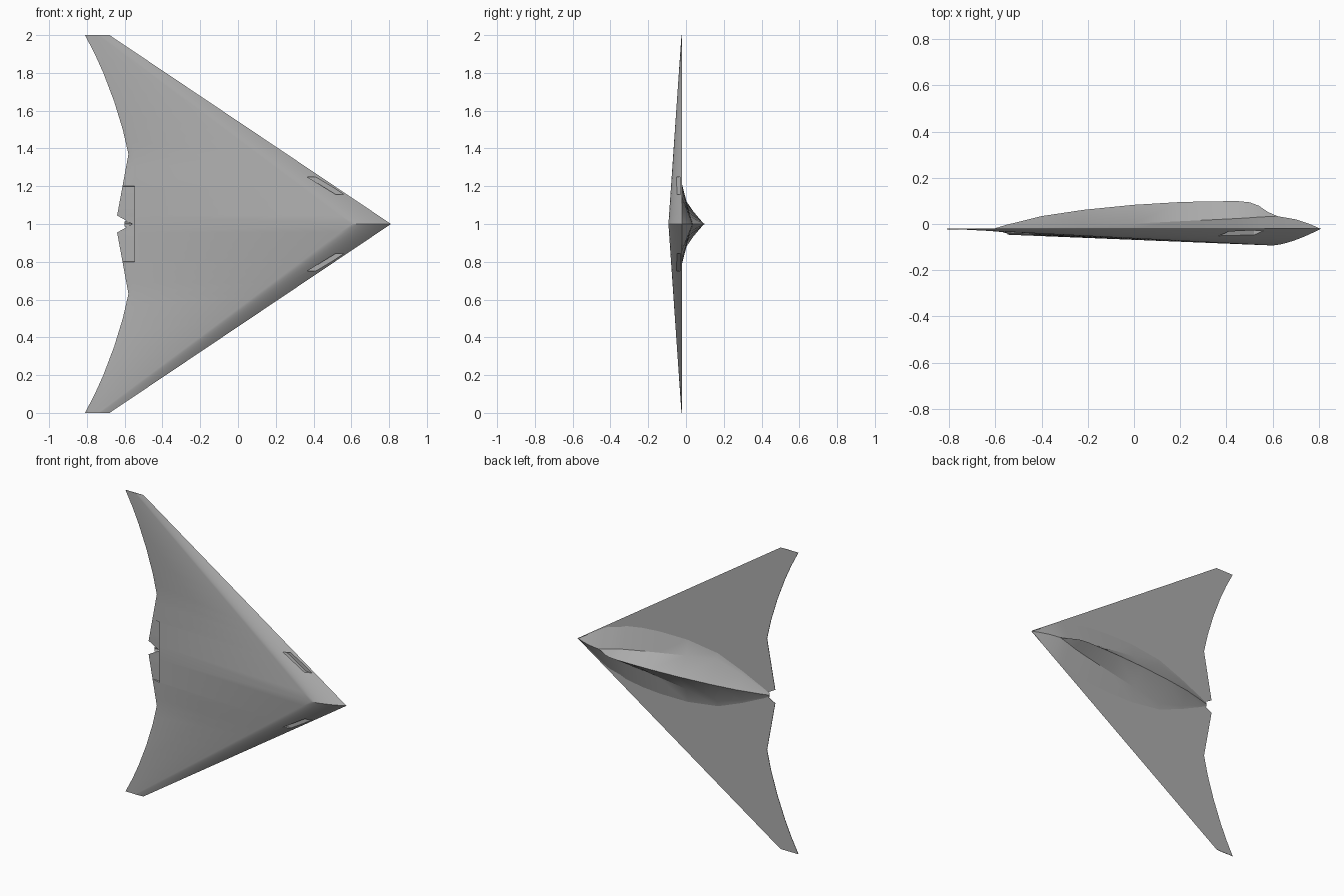
import bpy, bmesh, math

if "Cube" in bpy.data.objects:
    bpy.data.objects.remove(bpy.data.objects["Cube"])

grey = bpy.data.materials.new("hull_grey")
grey.diffuse_color = (0.42, 0.42, 0.42, 1)
grey.use_nodes = True
grey.node_tree.nodes["Principled BSDF"].inputs["Base Color"].default_value = grey.diffuse_color


def lerp_table(t, v):
    """Piecewise linear lookup in (key, value) pairs."""
    for (a, p), (b, q) in zip(t, t[1:]):
        if v <= b:
            return p + (q - p) * (v - a) / (b - a)
    return t[-1][1]


def make_object(name, rows, material, closed_ring):
    """Loft rows of points; local z is the distance from the symmetry plane."""
    bm = bmesh.new()
    vs = [[bm.verts.new(p) for p in r] for r in rows]
    for a, b in zip(vs, vs[1:]):
        n = len(a)
        for j in range(n if closed_ring else n - 1):
            k = (j + 1) % n
            bm.faces.new((a[j], a[k], b[k], b[j]))
    if closed_ring:
        bm.faces.new(vs[-1])
    bmesh.ops.remove_doubles(bm, verts=bm.verts, dist=0.0004)
    bmesh.ops.recalc_face_normals(bm, faces=bm.faces)
    me = bpy.data.meshes.new(name)
    bm.to_mesh(me)
    bm.free()
    ob = bpy.data.objects.new(name, me)
    ob.location.z = 1
    bpy.context.collection.objects.link(ob)
    me.materials.append(material)
    m = ob.modifiers.new("mirror", 'MIRROR')
    m.use_axis = (False, False, True)
    m.use_clip = True
    return ob


def finish(ob, angle):
    """Apply modifiers, fix normals and smooth."""
    bpy.ops.object.select_all(action='DESELECT')
    bpy.context.view_layer.objects.active = ob
    ob.select_set(True)
    bpy.ops.object.convert(target='MESH')
    bm = bmesh.new()
    bm.from_mesh(ob.data)
    bmesh.ops.recalc_face_normals(bm, faces=bm.faces)
    bm.to_mesh(ob.data)
    bm.free()
    bpy.ops.object.shade_smooth_by_angle(angle=math.radians(angle))


# Wing: planform edges by span, rounded belly behind the leading edge
trailing = [(0, -0.56), (0.045, -0.64), (0.37, -0.58), (0.5, -0.61),
            (0.65, -0.656), (0.8, -0.713), (0.9, -0.758), (1, -0.81)]
TOP = -0.02
spans = [0, 0.045, 0.1, 0.15, 0.199, 0.2, 0.25, 0.31, 0.37, 0.44, 0.5, 0.58,
         0.65, 0.72, 0.8, 0.9, 1]
rows = []
for s in spans:
    le, te = 0.81 - 1.49 * s, lerp_table(trailing, s)
    width, depth = 0.21 - 0.15 * s, 0.073 - 0.069 * s
    row = [(le, TOP, s)]
    for u in (0.1, 0.25, 0.4, 0.55, 0.7, 0.85, 1):
        row.append((le - width * u, TOP - depth * (1 - (1 - u) ** 1.5), s))
    # exhaust step near the middle of the tail
    sx = -0.548 if s < 0.37 else te + 0.03
    low = TOP - depth * 0.36
    high = TOP - 0.008 if s < 0.2 else low
    row += [(sx, low, s), (sx - 0.001 * (s < 0.2), high, s),
            (te, TOP - 0.003, s), (te, TOP, s)]
    rows.append(row)
wing = make_object("wing", rows, grey, True)

# Intake recesses cut into the belly side of the leading edge
outline = [(0.365, 0.25), (0.41, 0.25), (0.57, 0.155), (0.52, 0.155)]
cutter = make_object("intake_cutter",
                     [[(x, y, s) for x, s in outline] for y in (-0.15, -0.028)],
                     grey, True)
bm = bmesh.new()
bm.from_mesh(cutter.data)
bmesh.ops.holes_fill(bm, edges=bm.edges)
bmesh.ops.recalc_face_normals(bm, faces=bm.faces)
bm.to_mesh(cutter.data)
bm.free()
cutter.hide_render = True
cut = wing.modifiers.new("intakes", 'BOOLEAN')
cut.object, cut.operation, cut.solver = cutter, 'DIFFERENCE', 'EXACT'
finish(wing, 25)
bpy.data.objects.remove(cutter)

# Spine: x, ridge height, chine half width, chine height, blend half width
stations = [
    (0.806, -0.02, 0, -0.02, 0), (0.76, 0, 0, 0, 0.03),
    (0.70, 0.02, 0, 0.02, 0.07), (0.62, 0.034, 0, 0.034, 0.12),
    (0.58, 0.052, 0.01, 0.032, 0.14), (0.54, 0.079, 0.02, 0.03, 0.15),
    (0.50, 0.094, 0.03, 0.027, 0.16), (0.45, 0.099, 0.04, 0.024, 0.18),
    (0.33, 0.098, 0.06, 0.018, 0.2), (0.2, 0.095, 0.08, 0.012, 0.21),
    (0, 0.083, 0.11, 0.002, 0.21), (-0.22, 0.061, 0.14, -0.011, 0.18),
    (-0.4, 0.034, 0.085, -0.015, 0.11), (-0.55, -0.003, 0.03, -0.018, 0.04),
    (-0.60, -0.018, 0.008, -0.02, 0.012)]
rows = [[(x, r, 0), (x, h, c), (x, TOP - 0.001, b)] for x, r, c, h, b in stations]
finish(make_object("spine", rows, grey, False), 22)
